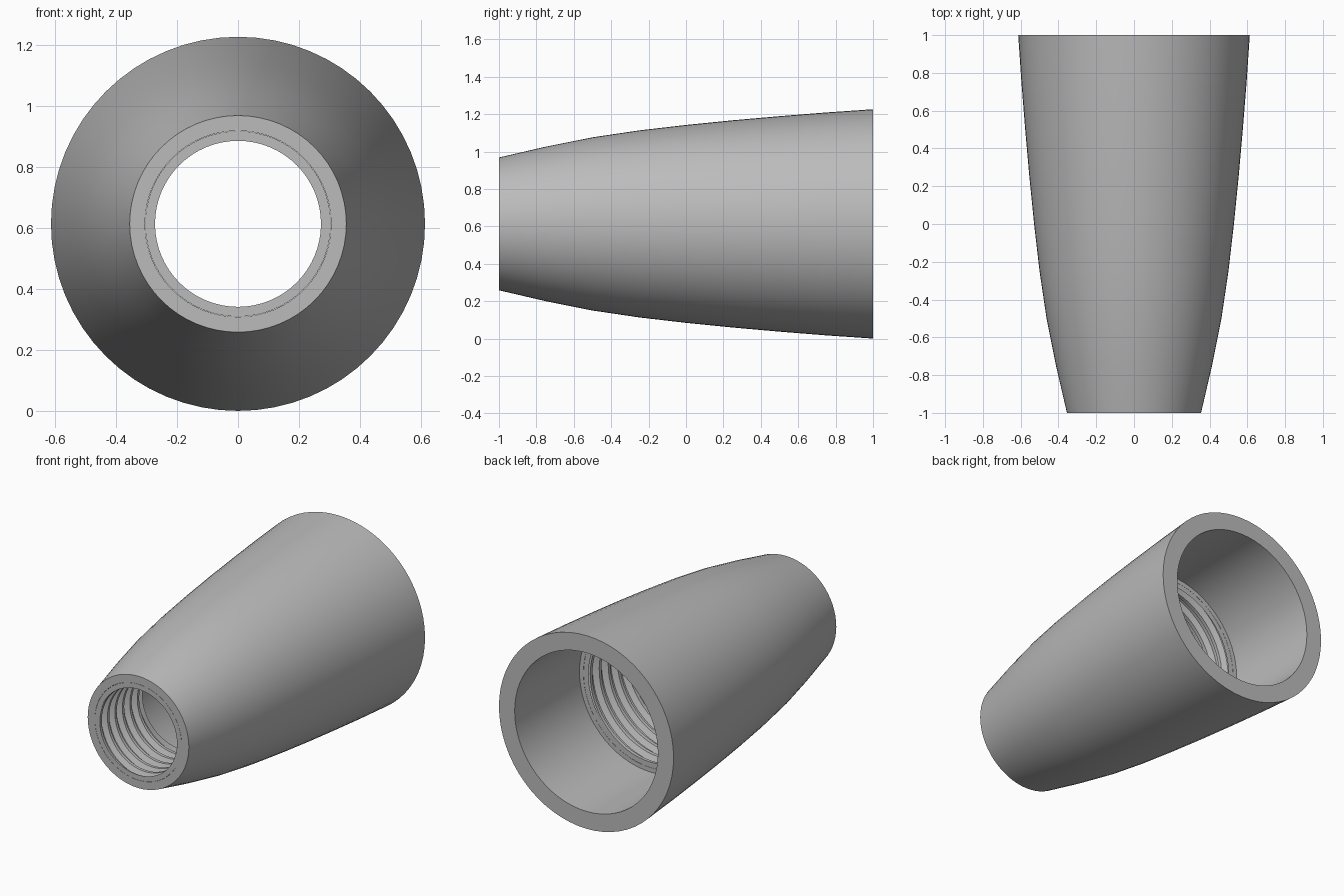
import bpy
import bmesh
from math import cos, sin, tau

if "Cube" in bpy.data.objects:
    bpy.data.objects.remove(bpy.data.objects["Cube"])

SIDES = 64
AXIS_Z = 0.613

grey = bpy.data.materials.new("mid_grey")
colour = (0.5, 0.5, 0.5, 1)
grey.diffuse_color = colour
grey.use_nodes = True
grey.node_tree.nodes["Principled BSDF"].inputs["Base Color"].default_value = colour


def point(radius, y, turn):
    return (radius * cos(turn * tau), y, AXIS_Z + radius * sin(turn * tau))


def finish(name, bm, angle):
    mesh = bpy.data.meshes.new(name)
    bm.to_mesh(mesh)
    bm.free()
    mesh.materials.append(grey)
    obj = bpy.data.objects.new(name, mesh)
    bpy.context.collection.objects.link(obj)
    bpy.ops.object.select_all(action="DESELECT")
    obj.select_set(True)
    bpy.context.view_layer.objects.active = obj
    bpy.ops.object.shade_smooth_by_angle(angle=angle)


def lathe(name, profile):
    """Spin a closed (y, radius) profile around the long axis."""
    bm = bmesh.new()
    rings = [[bm.verts.new(point(r, y, j / SIDES)) for y, r in profile]
             for j in range(SIDES)]
    for j, ring in enumerate(rings):
        after = rings[(j + 1) % SIDES]
        for i in range(len(profile)):
            k = (i + 1) % len(profile)
            bm.faces.new((ring[i], ring[k], after[k], after[i]))
    bmesh.ops.recalc_face_normals(bm, faces=bm.faces)
    finish(name, bm, 0.5)


def inner_thread(name, start, end, root, crest, pitch):
    """Helical trapezoid ribs lining a bore, trimmed flat at both ends."""
    tooth = [(0, root), (0.35, root), (0.55, crest), (0.8, crest)]
    turns = int((end - start) / pitch) + 3
    rows = [(start + (n + f) * pitch, r)
            for n in range(-1, turns) for f, r in tooth]
    bm = bmesh.new()
    columns = []
    for j in range(SIDES + 1):
        turn = j / SIDES
        path = [(start, root)]
        path += [(min(max(y - turn * pitch, start), end), r) for y, r in rows]
        path.append((end, root))
        columns.append([bm.verts.new(point(r, y, turn)) for y, r in path])
    for a, b in zip(columns, columns[1:]):
        for i in range(len(a) - 1):
            bm.faces.new((a[i], b[i], b[i + 1], a[i + 1]))
    bmesh.ops.remove_doubles(bm, verts=bm.verts, dist=0.0002)
    bmesh.ops.dissolve_degenerate(bm, edges=bm.edges, dist=0.0002)
    finish(name, bm, 0.5)


# Tapered sleeve: bulging outside, stepped hollow inside
outside = [(-1, 0.355), (-0.75, 0.413), (-0.5, 0.463), (-0.25, 0.5), (0, 0.529),
           (0.25, 0.554), (0.5, 0.576), (0.75, 0.596), (1, 0.613)]
inside = [(1, 0.503), (0.35, 0.503), (0.35, 0.475), (-0.1, 0.475), (-0.1, 0.43),
          (-0.57, 0.36), (-0.57, 0.305), (-1, 0.305)]
lathe("sleeve_body", outside + inside)

# Threads lining the narrow front bore and the wide rear bore
inner_thread("front_thread", -1, -0.57, 0.304, 0.272, 0.075)
inner_thread("rear_thread", -0.1, 0.35, 0.474, 0.44, 0.09)
